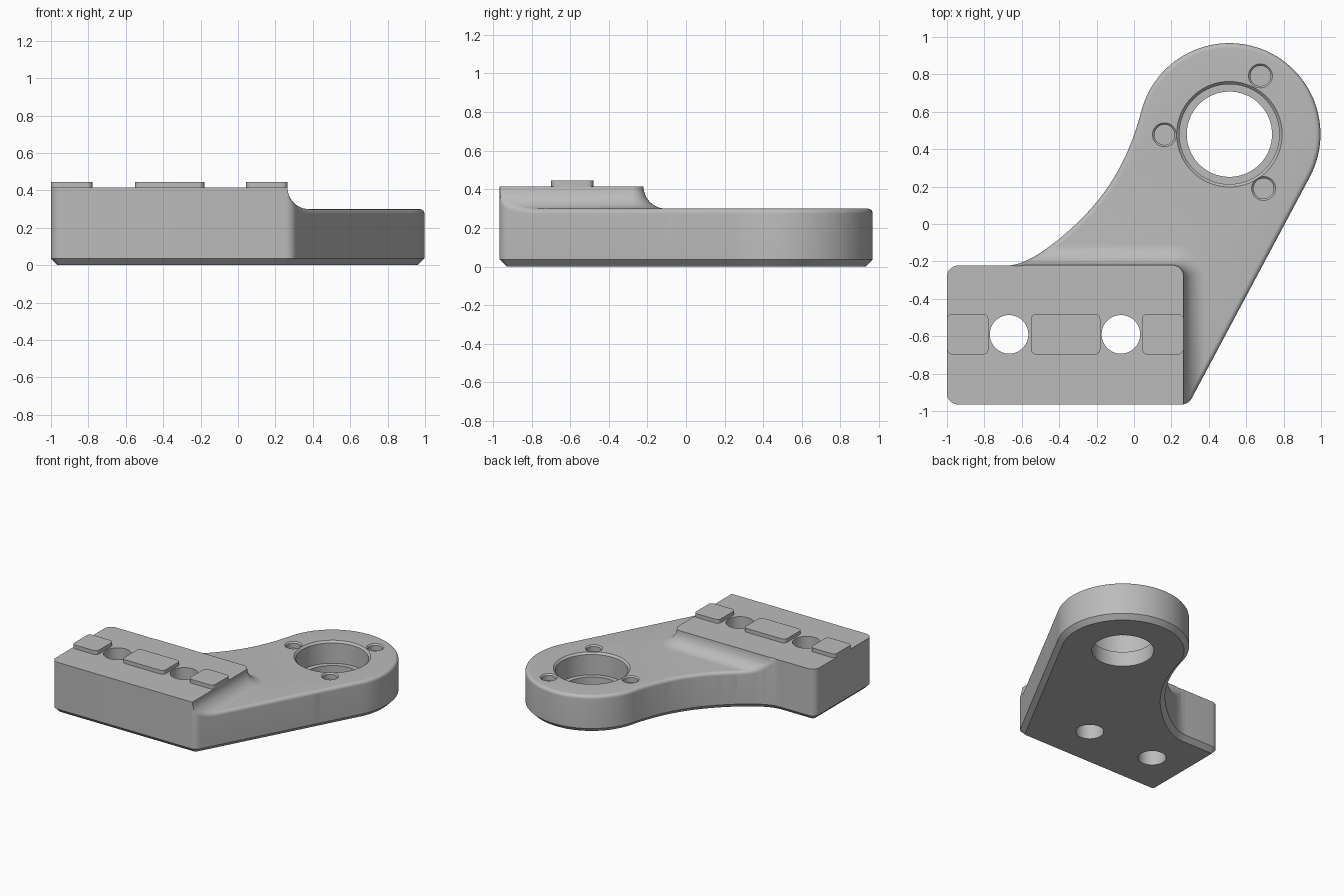
import bpy, bmesh, math
from mathutils import Vector
from mathutils.geometry import interpolate_bezier

cube = bpy.data.objects.get("Cube")
if cube:
    bpy.data.objects.remove(cube, do_unlink=True)

ARM_TOP, BLOCK_TOP = 0.30, 0.415
FILLET = BLOCK_TOP - ARM_TOP
RIM, CHAMFER = 0.03, 0.036
RING = Vector((0.51, 0.48))
RING_R = 0.487
EDGE_X, EDGE_Y, CORNER = 0.265, -0.22, 0.06   # raised block's inner corner

grey = bpy.data.materials.new("plain_grey")
grey.use_nodes = True
grey.diffuse_color = (0.5, 0.5, 0.5, 1)
grey.node_tree.nodes["Principled BSDF"].inputs["Base Color"].default_value = (0.5, 0.5, 0.5, 1)


def arc(cx, cy, r, a0, a1, n):
    angles = [math.radians(a0 + (a1 - a0) * i / n) for i in range(n + 1)]
    return [Vector((cx + r * math.cos(a), cy + r * math.sin(a))) for a in angles]


def ring_at(points, z):
    return [(p[0], p[1], z) for p in points]


def loft(name, rings, closed=False):
    """Skin a stack of equal rings; capped, or joined into a loop."""
    bm = bmesh.new()
    rows = [[bm.verts.new(p) for p in ring] for ring in rings]
    n = len(rows[0])
    pairs = list(zip(rows, rows[1:]))
    if closed:
        pairs.append((rows[-1], rows[0]))
    else:
        bm.faces.new(rows[0][::-1])
        bm.faces.new(rows[-1])
    for a, b in pairs:
        for i in range(n):
            j = (i + 1) % n
            bm.faces.new((a[i], a[j], b[j], b[i]))
    bmesh.ops.recalc_face_normals(bm, faces=bm.faces)
    mesh = bpy.data.meshes.new(name)
    bm.to_mesh(mesh)
    bm.free()
    mesh.materials.append(grey)
    ob = bpy.data.objects.new(name, mesh)
    bpy.context.collection.objects.link(ob)
    return ob


def activate(ob):
    bpy.ops.object.select_all(action='DESELECT')
    ob.select_set(True)
    bpy.context.view_layer.objects.active = ob


def combine(ob, tool, operation):
    mod = ob.modifiers.new("cut", 'BOOLEAN')
    mod.operation, mod.solver, mod.object = operation, 'EXACT', tool
    activate(ob)
    bpy.ops.object.modifier_apply(modifier=mod.name)
    bpy.data.objects.remove(tool, do_unlink=True)


def drill(ob, x, y, profile, n=64):
    """Cut a turned hole given as (radius, height) steps."""
    rings = [ring_at(arc(x, y, r, 0, 360, n)[:-1], z) for r, z in profile]
    combine(ob, loft("drill", rings), 'DIFFERENCE')


# Plan outline, counter-clockwise
slant = math.degrees(math.atan2(-0.471, 0.882))
front_corner = arc(0.255, -0.905, CORNER, -90, slant, 6)
ring_arc = arc(RING.x, RING.y, RING_R, slant, 165.5, 56)
wall = [front_corner[-1].lerp(ring_arc[0], i / 40) for i in range(1, 40)]
join = Vector((-0.40, -0.08))
upper_curve = interpolate_bezier(ring_arc[-1], Vector((-0.04, 0.30)),
                                 Vector((-0.18, 0.10)), join, 28)
lower_curve = interpolate_bezier(join, Vector((-0.52, -0.175)), Vector((-0.60, -0.222)),
                                 Vector((-0.69, -0.222)), 24)
outline = (arc(-0.94, -0.905, CORNER, 180, 270, 8) + front_corner + wall + ring_arc
           + [Vector(p[:2]) for p in upper_curve[1:]]
           + [Vector(p[:2]) for p in lower_curve[1:]]
           + arc(-0.94, -0.282, CORNER, 90, 180, 8))
normals = []
for i, p in enumerate(outline):
    t = (outline[(i + 1) % len(outline)] - outline[i - 1]).normalized()
    normals.append(Vector((t.y, -t.x)))

# Body: chamfered plate limited by the stepped, filleted top surface
inset = [p - n * CHAMFER for p, n in zip(outline, normals)]
body = loft("bracket_body", [ring_at(inset, 0), ring_at(outline, CHAMFER), ring_at(outline, 0.6)])


def step_ring(d, z):
    low = -1.3 - d
    corner = arc(EDGE_X - CORNER, EDGE_Y - CORNER, CORNER + d, 0, 90, 14)
    return ring_at([(low, low), (EDGE_X + d, low)] + corner[0:] + [(low, EDGE_Y + d)], z)


steps = [step_ring(1.5, -0.2), step_ring(1.5, ARM_TOP)]
for k in range(13):
    a = math.pi / 2 * k / 12
    steps.append(step_ring(FILLET * (1 - math.sin(a)), BLOCK_TOP - FILLET * math.cos(a)))
combine(body, loft("top_limit", steps), 'INTERSECT')


def gap(p):
    """Distance outside the raised block."""
    dx = max(p.x - EDGE_X + CORNER, 0)
    dy = max(p.y - EDGE_Y + CORNER, 0)
    return math.hypot(dx, dy) - CORNER


def top_height(p):
    d = min(max(gap(p), 0), FILLET)
    return BLOCK_TOP - math.sqrt(max(FILLET ** 2 - (FILLET - d) ** 2, 0))


# Rounded rim of the arm, fading out as it climbs the fillet
sections = []
for p, n in zip(outline, normals):
    h = top_height(p)
    rho = max(RIM * min((BLOCK_TOP - h) / 0.1, 1), 0.0015)
    lift = 0.01 if gap(p) <= 0.002 else 0
    q = p - n * rho
    hq = top_height(q)
    start = Vector((q.x, q.y, hq + 0.0004 + lift))
    mid = Vector((p.x, p.y, h + lift))
    out = p + n * 0.0004
    end = Vector((out.x, out.y, h - rho + lift))
    sec = []
    for k in range(7):
        t = k / 6
        sec.append(start * (1 - t) ** 2 + mid * 2 * t * (1 - t) + end * t * t)
    far = p + n * RIM
    roof = max(h, hq) + 0.04
    sec += [Vector((far.x, far.y, end.z)), Vector((far.x, far.y, roof)), Vector((q.x, q.y, roof))]
    sections.append(sec)
combine(body, loft("rim_cutter", list(zip(*sections)), closed=True), 'DIFFERENCE')

# Stepped bearing bore, three screw recesses, two bolt holes
drill(body, RING.x, RING.y, [(0.228, -0.1), (0.228, 0.12), (0.267, 0.12), (0.267, 0.285),
                             (0.282, ARM_TOP), (0.302, 0.32)], 96)
for x, y in ((0.676, 0.792), (0.163, 0.477), (0.693, 0.19)):
    drill(body, x, y, [(0.054, 0.25), (0.054, 0.29), (0.064, ARM_TOP), (0.084, 0.32)], 40)
for x in (-0.668, -0.07):
    drill(body, x, -0.59, [(0.103, -0.1), (0.103, 0.6)])

# Raised locating pads
parts = [body]
for side, x0, x1 in (("right", -1.0, -0.778), ("middle", -0.552, -0.18), ("left", 0.043, 0.265)):
    y0, y1, r = -0.698, -0.48, 0.03
    shape = (arc(x0 + r, y0 + r, r, 180, 270, 6) + arc(x1 - r, y0 + r, r, 270, 360, 6)
             + arc(x1 - r, y1 - r, r, 0, 90, 6) + arc(x0 + r, y1 - r, r, 90, 180, 6))
    parts.append(loft(side + "_pad", [ring_at(shape, BLOCK_TOP - 0.005), ring_at(shape, 0.446)]))

for ob in parts:
    activate(ob)
    bpy.ops.object.shade_smooth_by_angle(angle=math.radians(32))
